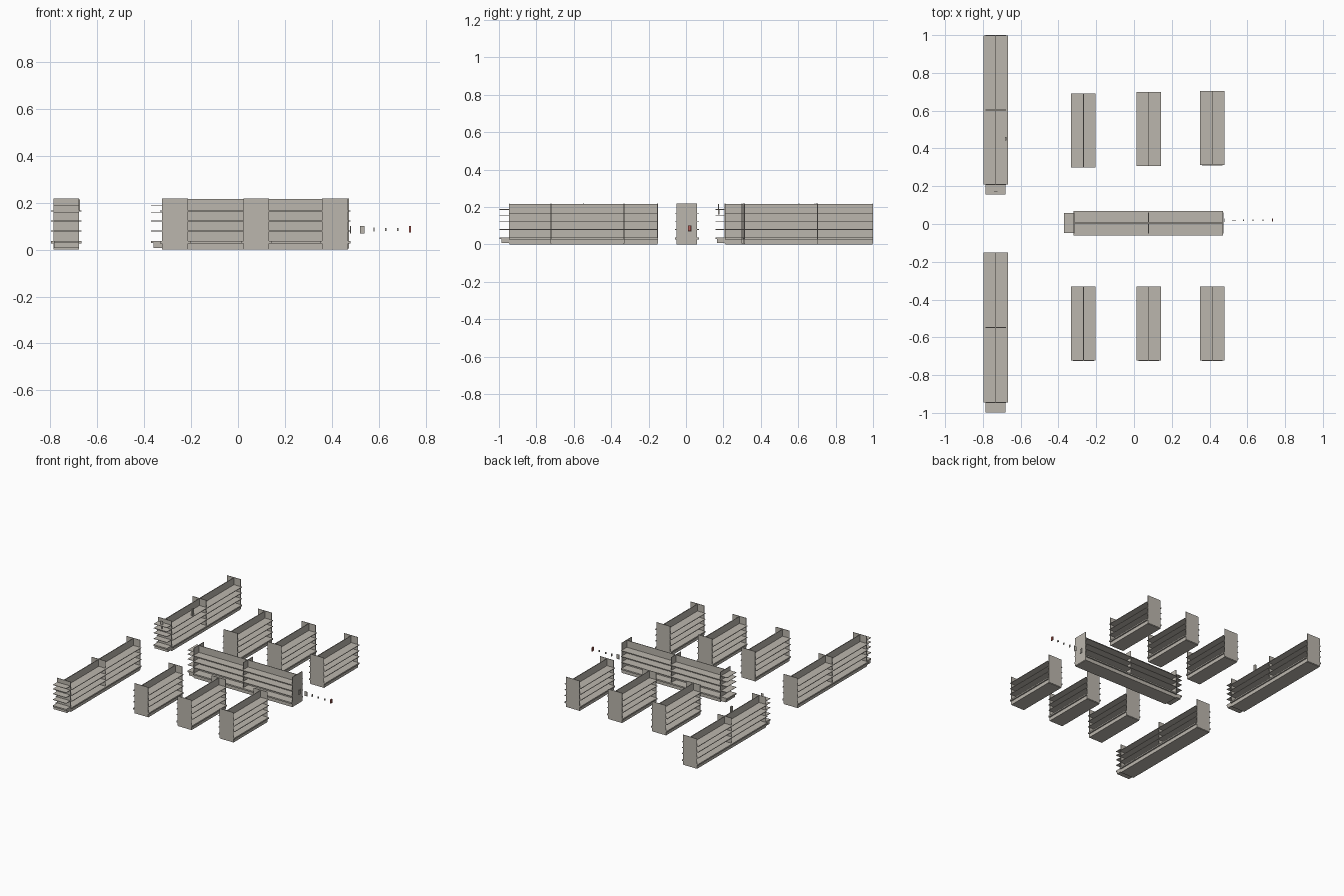
import bpy, bmesh, math
from mathutils import Matrix, Vector

if "Cube" in bpy.data.objects:
    bpy.data.objects.remove(bpy.data.objects["Cube"])


def material(name, rgb):
    m = bpy.data.materials.new(name)
    m.diffuse_color = (*rgb, 1)
    m.use_nodes = True
    m.node_tree.nodes["Principled BSDF"].inputs["Base Color"].default_value = m.diffuse_color
    return m


BEIGE = material("beige metal", (0.50, 0.47, 0.42))
RED = material("red tag", (0.45, 0.12, 0.10))

HALF = 0.055      # half width of the panels
DEPTH = 0.065     # half width of the shelves
TOP = 0.218


def boxes(name, parts, mat=BEIGE, place=Matrix()):
    """One object made of boxes given as (low corner, high corner)."""
    bm = bmesh.new()
    for lo, hi in parts:
        lo, hi = Vector(lo), Vector(hi)
        d = hi - lo
        bmesh.ops.create_cube(bm, size=1, matrix=Matrix.Translation((lo + hi) / 2)
                              @ Matrix.Diagonal((d.x, d.y, d.z, 1)))
    bm.transform(place)
    me = bpy.data.meshes.new(name)
    bm.to_mesh(me)
    bm.free()
    me.materials.append(mat)
    ob = bpy.data.objects.new(name, me)
    bpy.context.collection.objects.link(ob)
    return ob


def shelf_unit(name, length, place, bays=1, end_cap=False):
    """Double-sided shelf unit running along local y from 0 to length."""
    # upright panels at both ends and between bays
    panels = []
    for i in range(bays + 1):
        y = i * (length - 0.004) / bays
        panels.append(((-HALF, y, 0.004), (HALF, y + 0.004, TOP)))
    boxes(name + "_panels", panels, place=place)
    # central back board
    boxes(name + "_back_board", [((-0.002, 0.002, 0.004), (0.002, length - 0.002, TOP - 0.002))],
          place=place)
    # base plinth and thick bottom deck
    boxes(name + "_base", [((-HALF, 0.003, 0), (HALF, length - 0.003, 0.026)),
                           ((-DEPTH, 0.001, 0.026), (DEPTH, length - 0.001, 0.036))], place=place)
    # thin shelves on each side
    shelves = []
    for z in (0.08, 0.122, 0.164):
        for a, b in ((-DEPTH, -0.002), (0.002, DEPTH)):
            shelves.append(((a, 0.001, z - 0.002), (b, length - 0.001, z + 0.002)))
    boxes(name + "_shelves", shelves, place=place)
    # stack of shelves on the end
    if end_cap:
        w = 0.053
        cap = [((-w, -0.05, z - 0.0015), (w, 0.001, z + 0.0015))
               for z in (0.08, 0.122, 0.157, 0.187)]
        cap.append(((-w, -0.05, 0.028), (w, 0.001, 0.038)))
        cap.append(((-w, -0.04, 0.008), (w, 0.001, 0.028)))
        boxes(name + "_end_shelves", cap, place=place)


# short units in two rows
for i, (x, y) in enumerate([(-0.268, 0.298), (0.078, 0.306), (0.414, 0.311)]):
    shelf_unit(f"rear_short_unit_{i}", 0.394, Matrix.Translation((x, y, 0)))
    shelf_unit(f"front_short_unit_{i}", 0.394, Matrix.Translation((x if i != 1 else 0.078, -0.724, 0)))

# long units along the left, and one across the middle
shelf_unit("rear_long_unit", 0.793, Matrix.Translation((-0.732, 0.207, 0)), 2, True)
shelf_unit("front_long_unit", 0.797, Matrix.Translation((-0.732, -0.947, 0)), 2, True)
shelf_unit("middle_long_unit", 0.793,
           Matrix.Translation((-0.320, 0.005, 0)) @ Matrix.Rotation(-math.pi / 2, 4, 'Z'), 2, True)

# row of small tags leading away from the middle unit: x, half sizes
tags = [(0.480, 0.002, 0.009, 0.016), (0.530, 0.010, 0.002, 0.016),
        (0.580, 0.002, 0.005, 0.009), (0.630, 0.003, 0.005, 0.006),
        (0.682, 0.003, 0.005, 0.006)]
boxes("small_tags", [((x - a, 0.02 - b, 0.086 - c), (x + a, 0.02 + b, 0.086 + c))
                     for x, a, b, c in tags])
boxes("end_tag", [((0.730, 0.012, 0.073), (0.737, 0.028, 0.101))], RED)

# small fittings on the rear long unit
boxes("end_hook", [((-0.742, 0.172, 0.190), (-0.722, 0.176, 0.216)),
                   ((-0.733, 0.170, 0.160), (-0.729, 0.178, 0.185))])
boxes("side_fitting", [((-0.684, 0.442, 0.166), (-0.674, 0.460, 0.215))])
